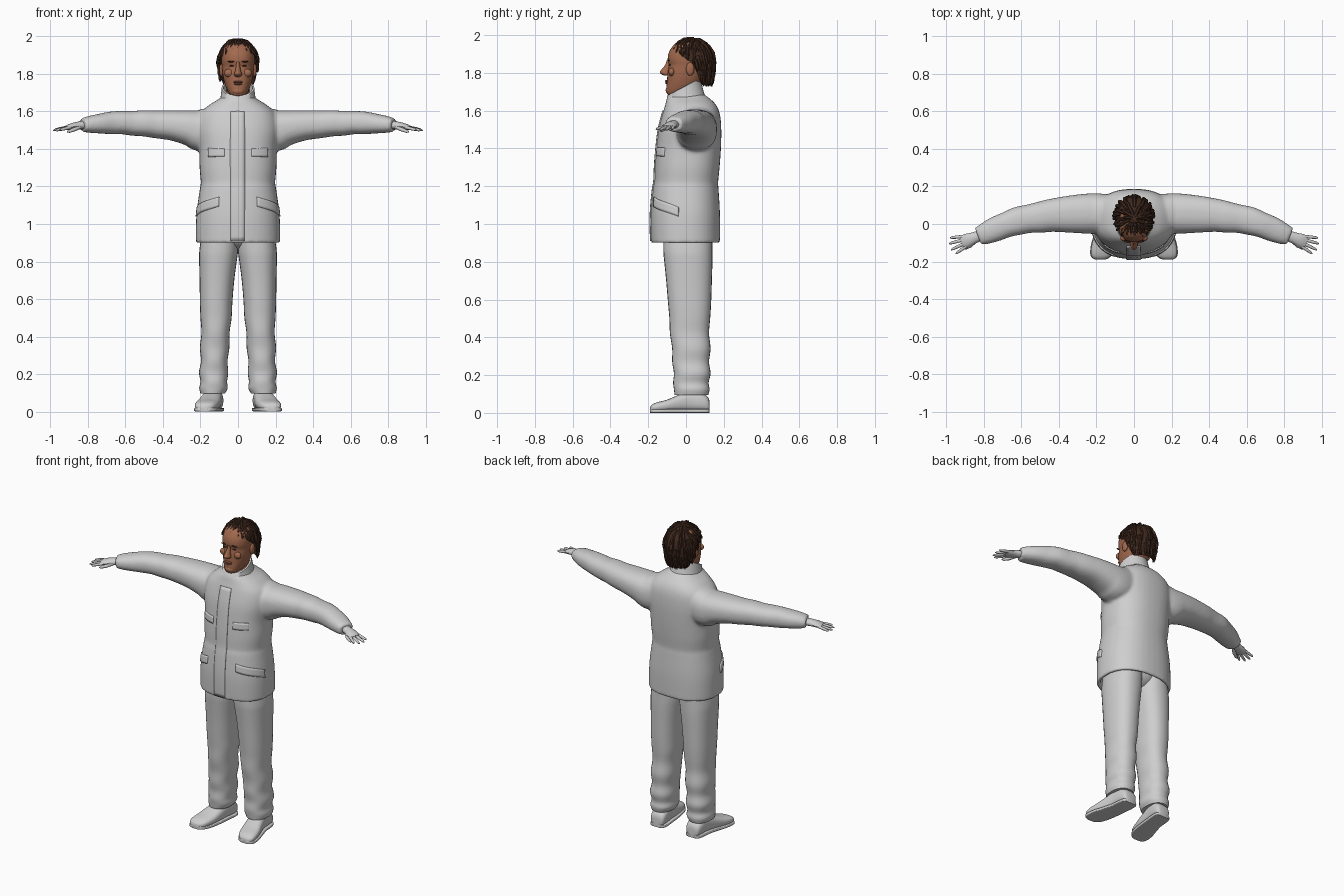
import bpy, bmesh, math, random
from mathutils import Vector

random.seed(4)
if "Cube" in bpy.data.objects:
    bpy.data.objects.remove(bpy.data.objects["Cube"])


def material(name, rgb):
    m = bpy.data.materials.new(name)
    m.use_nodes = True
    m.diffuse_color = (*rgb, 1)
    b = m.node_tree.nodes["Principled BSDF"]
    b.inputs["Base Color"].default_value = (*rgb, 1)
    b.inputs["Roughness"].default_value = 0.8
    return m


CLOTH = material("light grey", (0.62, 0.62, 0.62))
SKIN = material("warm skin", (0.36, 0.14, 0.075))
LIPS = material("lip brown", (0.25, 0.085, 0.055))
HAIR = material("dark brown hair", (0.05, 0.022, 0.013))


def spline(rows, k=4):
    """Smooth rows of numbers with a Catmull-Rom spline."""
    out = []
    for i in range(len(rows) - 1):
        a, b, c, d = (rows[max(0, min(len(rows) - 1, i + j))] for j in (-1, 0, 1, 2))
        for s in range(k):
            t = s / k
            out.append([0.5 * (2 * q + (r - p) * t + (2 * p - 5 * q + 4 * r - w) * t * t
                               + (3 * q - p - 3 * r + w) * t ** 3) for p, q, r, w in zip(a, b, c, d)])
    return out + [list(rows[-1])]


def upright(rows, side=1, cx=0.0):
    """Sections for rows of z, half width, front y, back y."""
    return [(Vector((side * cx, (f + b) / 2, z)), Vector((w, 0, 0)), Vector((0, (b - f) / 2, 0)))
            for z, w, f, b in rows]


def along(rows, side=1):
    """Sections for a path of x, y, z, width radius, height radius."""
    pts = [Vector((side * r[0], r[1], r[2])) for r in rows]
    out = []
    for i, r in enumerate(rows):
        t = (pts[min(i + 1, len(pts) - 1)] - pts[max(i - 1, 0)]).normalized()
        u = t.cross(Vector((0, 0, 1)))
        u = u.normalized() if u.length > 0.05 else Vector((1, 0, 0))
        out.append((pts[i], u * r[3], u.cross(t) * r[4]))
    return out


def finish(name, bm, mat, sharp=45):
    bmesh.ops.recalc_face_normals(bm, faces=bm.faces)
    me = bpy.data.meshes.new(name)
    bm.to_mesh(me)
    bm.free()
    me.materials.append(mat)
    me.shade_smooth()
    me.set_sharp_from_angle(angle=math.radians(sharp))
    ob = bpy.data.objects.new(name, me)
    bpy.context.scene.collection.objects.link(ob)
    return ob


def loft(name, tubes, mat, power=2.0, segs=28, sharp=45):
    bm = bmesh.new()
    e = 2 / power
    for secs in tubes:
        rings = []
        for c, u, v in secs:
            ring = []
            for k in range(segs):
                a = math.tau * k / segs
                x, y = math.cos(a), math.sin(a)
                ring.append(bm.verts.new(c + u * math.copysign(abs(x) ** e, x) + v * math.copysign(abs(y) ** e, y)))
            rings.append(ring)
        for p, q in zip(rings, rings[1:]):
            for k in range(segs):
                j = (k + 1) % segs
                bm.faces.new((p[k], p[j], q[j], q[k]))
        bm.faces.new(rings[0])
        bm.faces.new(rings[-1])
    return finish(name, bm, mat, sharp)


def ball(name, centre, radii, mat):
    bm = bmesh.new()
    bmesh.ops.create_uvsphere(bm, u_segments=16, v_segments=10, radius=1)
    for v in bm.verts:
        v.co = Vector(centre) + Vector(a * b for a, b in zip(v.co, radii))
    return finish(name, bm, mat)


# Jacket: body and sleeves melted into one surface, hollow under the hem
body = spline([(0.90, .225, -.185, .18), (1.05, .222, -.187, .18), (1.19, .203, -.175, .172),
               (1.22, .198, -.168, .17), (1.30, .205, -.165, .178), (1.40, .207, -.157, .185),
               (1.50, .218, -.145, .187), (1.58, .205, -.125, .18), (1.63, .16, -.11, .16),
               (1.665, .105, -.1, .125), (1.69, .07, -.08, .09)])
hollow = [(0.97, .195, -.155, .15), (0.90, .205, -.165, .16)]
sleeve = spline([(.08, .05, 1.535, .10, .10), (.19, .055, 1.50, .108, .112), (.26, .055, 1.513, .106, .095),
                 (.35, .052, 1.526, .098, .081), (.44, .046, 1.532, .088, .074), (.50, .036, 1.537, .083, .070),
                 (.56, .028, 1.537, .076, .066), (.62, .016, 1.541, .075, .062), (.68, -.004, 1.539, .068, .060),
                 (.74, -.028, 1.535, .066, .052), (.79, -.05, 1.531, .058, .045), (.83, -.066, 1.527, .049, .036)])
jacket = loft("jacket", [upright(hollow + body)] + [along(sleeve, s) for s in (1, -1)], CLOTH, 2.35, 40)
rm = jacket.modifiers.new("blend", "REMESH")
rm.mode, rm.voxel_size, rm.use_smooth_shade = "VOXEL", 0.0095, True
sm = jacket.modifiers.new("soften", "SMOOTH")
sm.factor, sm.iterations = 0.5, 5


def patch(name, a, b, c, d, nx=12, ny=4):
    """Thin cloth plate between four corners, laid on the jacket."""
    a, b, c, d = map(Vector, (a, b, c, d))
    bm = bmesh.new()
    g = [[bm.verts.new(a.lerp(b, i / nx).lerp(d.lerp(c, i / nx), j / ny)) for i in range(nx + 1)]
         for j in range(ny + 1)]
    for j in range(ny):
        for i in range(nx):
            bm.faces.new((g[j][i], g[j][i + 1], g[j + 1][i + 1], g[j + 1][i]))
    ob = finish(name, bm, CLOTH)
    w = ob.modifiers.new("lay", "SHRINKWRAP")
    w.target, w.wrap_method = jacket, "NEAREST_SURFACEPOINT"
    t = ob.modifiers.new("thickness", "SOLIDIFY")
    t.thickness, t.offset = 0.012, 0


patch("placket", (-.04, -.19, .91), (.035, -.19, .91), (.035, -.12, 1.6), (-.04, -.12, 1.6), 4, 30)
for s, side in ((1, "left"), (-1, "right")):
    patch(side + "_chest_flap", (s * .075, -.17, 1.36), (s * .18, -.14, 1.36),
          (s * .18, -.14, 1.405), (s * .075, -.17, 1.405))
    patch(side + "_pocket_flap", (s * .105, -.18, 1.095), (s * .23, -.04, 1.04),
          (s * .23, -.04, 1.09), (s * .105, -.18, 1.145))

# Collar: tilted ring with an inner wall
rim = [(.0, 1.625, .108, .115, .02), (-.005, 1.665, .094, .10, .03), (-.012, 1.725, .087, .088, .046),
       (-.012, 1.727, .077, .078, .042), (-.005, 1.66, .075, .08, .03)]
loft("collar", [[(Vector((0, y, z)), Vector((w, 0, 0)), Vector((0, d, h))) for y, z, w, d, h in rim]],
     CLOTH, 2, 36, 60)

# Trousers: two gently wrinkled legs and a seat; shoes with soles
leg_rows = [(.97, .0, .19, -.12, .14), (.86, .0, .206, -.12, .14), (.80, .007, .207, -.115, .14),
            (.70, .02, .205, -.105, .137), (.58, .03, .203, -.095, .133), (.50, .034, .20, -.088, .128),
            (.42, .045, .195, -.085, .122), (.34, .046, .203, -.073, .13), (.27, .056, .197, -.073, .122),
            (.21, .052, .208, -.064, .13), (.16, .058, .20, -.068, .12), (.125, .055, .207, -.064, .125),
            (.095, .07, .20, -.06, .118)]
shoe_rows = [(.125, .128, .03, .06), (.115, .128, .045, .085), (.08, .13, .052, .11), (.02, .136, .052, .118),
             (-.04, .147, .057, .095), (-.10, .161, .062, .07), (-.15, .172, .058, .057),
             (-.178, .178, .045, .045), (-.19, .18, .022, .03)]
for s, side in ((1, "left"), (-1, "right")):
    secs = [(Vector((s * (i + o) / 2, (f + b) / 2, z)), Vector(((o - i) / 2, 0, 0)), Vector((0, (b - f) / 2, 0)))
            for z, i, o, f, b in spline(leg_rows)]
    loft(side + "_trouser_leg", [secs], CLOTH, 2.3)
    shoe = spline(shoe_rows, 3)
    loft(side + "_shoe", [[(Vector((s * x, y, h / 2 + .003)), Vector((w, 0, 0)), Vector((0, 0, h / 2 - .003)))
                           for y, x, w, h in shoe]], CLOTH, 2.6)
    loft(side + "_sole", [[(Vector((s * x, y, .01)), Vector((w + .004, 0, 0)), Vector((0, 0, .01)))
                           for y, x, w, h in shoe]], CLOTH, 6)
ball("trouser_seat", (0, .012, .945), (.15, .115, .085), CLOTH)

# Hands: palm, four spread fingers and a thumb
aim, across = Vector((.93, -.36, -.2)), Vector((.36, .93, 0))
for s, side in ((1, "left"), (-1, "right")):
    palm = spline([(.79, -.05, 1.53, .03, .024), (.85, -.073, 1.525, .03, .021),
                   (.89, -.088, 1.519, .037, .017), (.918, -.098, 1.512, .034, .011)], 3)
    tubes = [along(palm, s)]
    for off, length, fan in ((-.028, .066, -.25), (-.01, .083, -.08), (.01, .08, .1), (.028, .064, .28)):
        base = Vector((.905, -.093, 1.515)) + across * off
        way = aim + across * fan
        tubes.append(along([(*(base + way * length * t), r, r) for t, r in
                            ((0, .009), (.5, .0085), (.85, .007), (1, .003))], s))
    tubes.append(along([(.845, -.088, 1.518, .012, .012), (.872, -.115, 1.504, .0105, .0105),
                        (.90, -.13, 1.494, .008, .008), (.912, -.134, 1.491, .003, .003)], s))
    loft(side + "_hand", tubes, CLOTH, 2, 12)

# Head, neck and features
skull = spline([(1.682, .02, -.09, -.04), (1.69, .04, -.1, .0), (1.715, .058, -.104, .06),
                (1.76, .074, -.1, .085), (1.80, .082, -.098, .105), (1.84, .086, -.091, .12),
                (1.87, .088, -.097, .122), (1.91, .086, -.09, .122), (1.95, .07, -.062, .10),
                (1.972, .03, -.02, .06)])
loft("head", [upright(skull)], SKIN, 2.25, 36)
loft("neck", [upright([(1.60, .065, -.05, .075), (1.70, .06, -.045, .075), (1.78, .06, -.04, .08)])], SKIN)
nose = spline([(1.865, .008, -.102, -.08), (1.84, .011, -.112, -.08), (1.815, .016, -.132, -.08),
               (1.802, .021, -.139, -.08), (1.79, .019, -.126, -.08), (1.785, .01, -.11, -.08)], 3)
loft("nose", [upright(nose)], SKIN, 1.8, 16)
ball("upper_lip", (0, -.1, 1.757), (.026, .011, .006), LIPS)
ball("lower_lip", (0, -.1, 1.747), (.022, .011, .006), LIPS)
ball("chin", (0, -.088, 1.708), (.032, .02, .02), SKIN)
for s, side in ((1, "left"), (-1, "right")):
    ball(side + "_ear", (s * .088, .022, 1.82), (.012, .022, .035), SKIN)
    ball(side + "_eye", (s * .034, -.087, 1.843), (.013, .006, .004), HAIR)
    ball(side + "_eyebrow", (s * .036, -.092, 1.866), (.021, .006, .004), HAIR)
    ball(side + "_cheek", (s * .048, -.076, 1.805), (.026, .017, .022), SKIN)


# Hair: fitted cap covered with overlapping tapered locks
def reach(az):
    f = math.cos(az)
    return 58 + 37 * (1 - f) if f > 0 else 95 + 72 * min(1, -2 * f)


def scalp(az, p, lift=1.0):
    q = max(0, (p - 90) / 90)
    w = math.sin(math.radians(p)) if p < 90 else 1 - .22 * q * q
    z = .12 * math.cos(math.radians(p)) * lift if p < 90 else -.15 * q
    return Vector((.105 * w * lift * math.sin(az), .033 - .118 * w * lift * math.cos(az), 1.862 + z))


bm = bmesh.new()
N, M = 40, 12
grid = [[bm.verts.new(scalp(math.tau * k / N, 2 + (reach(math.tau * k / N) - 2) * m / M, .97))
         for k in range(N)] for m in range(M + 1)]
for m in range(M):
    for k in range(N):
        j = (k + 1) % N
        bm.faces.new((grid[m][k], grid[m][j], grid[m + 1][j], grid[m + 1][k]))
bm.faces.new(grid[0])
finish("hair_cap", bm, HAIR)

locks = []
for level in range(5):
    count = 10 + 5 * level
    for k in range(count):
        az = math.tau * (k + random.random() * .7) / count
        full = reach(az)
        start = full * level * .18
        end = min(full + 3, start + full * random.uniform(.27, .36))
        flare = random.uniform(1.02, 1.09)
        path = []
        for t, r in ((0, .008), (.35, .0105), (.75, .008), (1, .002)):
            path.append((*scalp(az + .06 * t, start + (end - start) * t, .97 + (flare - .97) * t), r, r))
        locks.append(along(path))
loft("hair_locks", locks, HAIR, 2, 6, 30)
